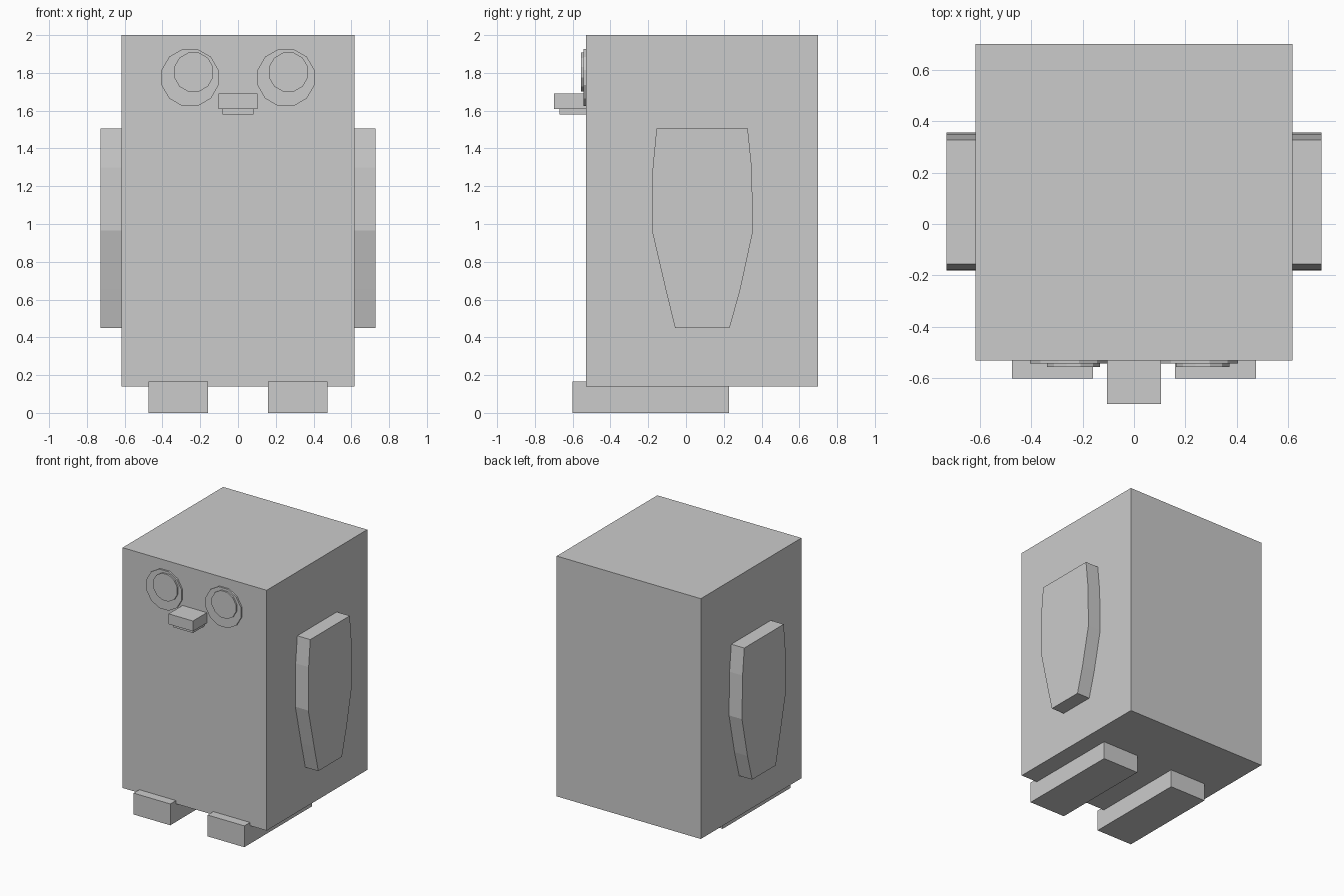
import bpy, bmesh, math

if "Cube" in bpy.data.objects:
    bpy.data.objects.remove(bpy.data.objects["Cube"])

grey = bpy.data.materials.new("plain grey")
grey.diffuse_color = (0.6, 0.6, 0.6, 1)
grey.use_nodes = True
grey.node_tree.nodes["Principled BSDF"].inputs["Base Color"].default_value = grey.diffuse_color


def prism(name, points, depth):
    """Extrude a closed outline by a depth vector."""
    bm = bmesh.new()
    face = bm.faces.new([bm.verts.new(p) for p in points])
    new = bmesh.ops.extrude_face_region(bm, geom=[face], use_keep_orig=True)["geom"]
    bmesh.ops.translate(bm, vec=depth, verts=[v for v in new if isinstance(v, bmesh.types.BMVert)])
    bmesh.ops.recalc_face_normals(bm, faces=bm.faces)
    mesh = bpy.data.meshes.new(name)
    bm.to_mesh(mesh)
    bm.free()
    mesh.materials.append(grey)
    obj = bpy.data.objects.new(name, mesh)
    bpy.context.collection.objects.link(obj)
    return obj


def box(name, x0, x1, y0, y1, z0, z1):
    return prism(name, [(x0, y0, z0), (x1, y0, z0), (x1, y1, z0), (x0, y1, z0)], (0, 0, z1 - z0))


def disc(name, x, z, radius, front, back=-0.53):
    """Twelve-sided disc facing forward, flat side up."""
    angles = [math.radians(15 + 30 * i) for i in range(12)]
    ring = [(x + radius * math.cos(a), front, z + radius * math.sin(a)) for a in angles]
    return prism(name, ring, (0, back - front, 0))


# Body
box("body", -0.617, 0.617, -0.53, 0.70, 0.14, 2.0)

# Beak
box("upper_beak", -0.104, 0.104, -0.70, -0.53, 1.61, 1.69)
box("lower_beak", -0.083, 0.083, -0.67, -0.53, 1.58, 1.61)

# Wing outline (y, z)
wing = [(-0.156, 1.505), (-0.176, 1.3), (-0.18, 0.965), (-0.108, 0.655), (-0.058, 0.45),
        (0.231, 0.45), (0.288, 0.655), (0.355, 0.965), (0.348, 1.3), (0.327, 1.505)]

for side, s in (("left", -1), ("right", 1)):
    # Wings and feet
    prism(side + "_wing", [(s * 0.617, y, z) for y, z in wing], (s * 0.111, 0, 0))
    box(side + "_foot", *sorted((s * 0.16, s * 0.474)), -0.60, 0.228, 0.0, 0.165)
    # Eyes, with pupils set slightly to one side
    disc(side + "_eye", s * 0.254, 1.775, 0.156, -0.543)
    disc(side + "_pupil", s * 0.251 + 0.016, 1.804, 0.107, -0.555)
